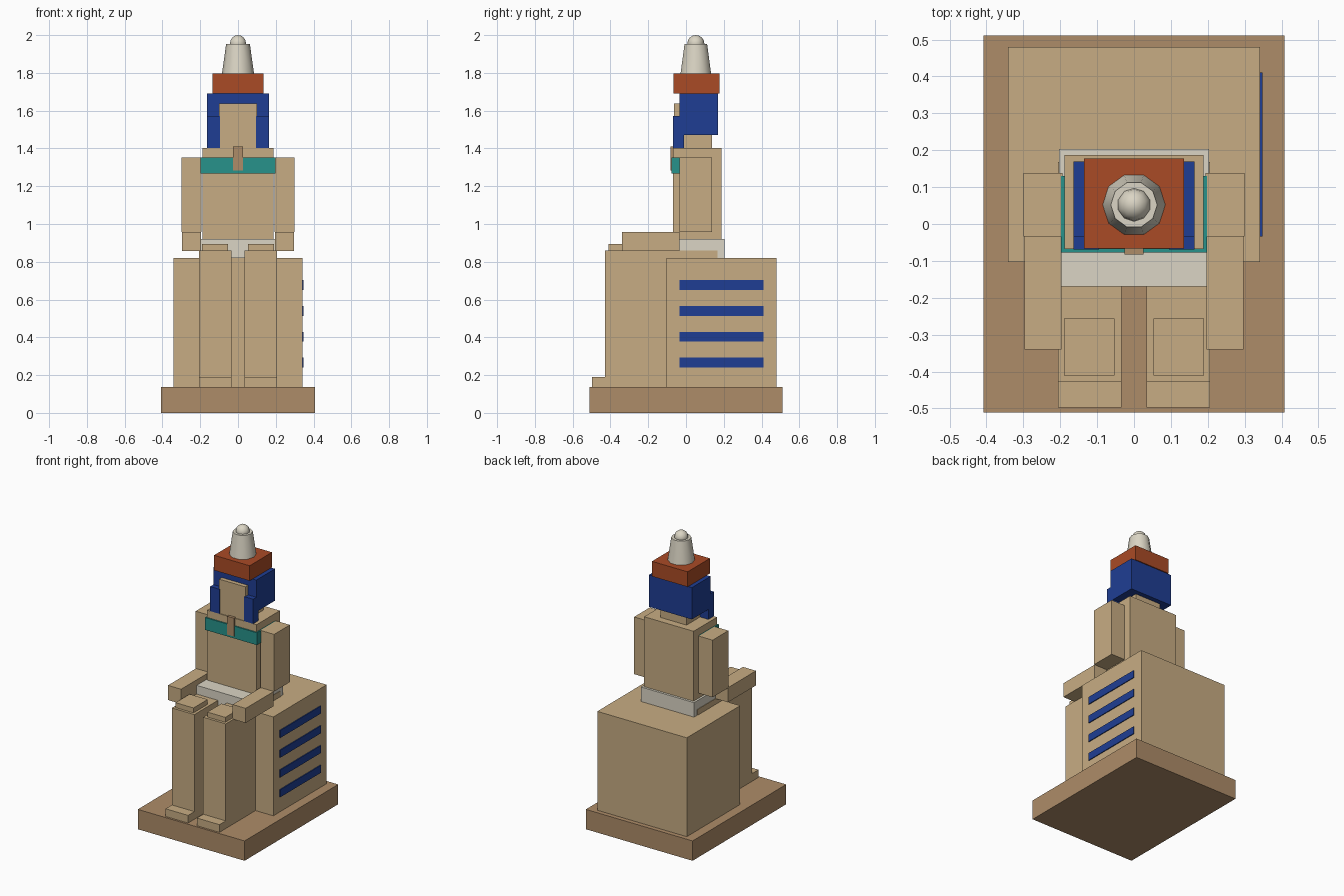
import bpy
import math

if "Cube" in bpy.data.objects:
    bpy.data.objects.remove(bpy.data.objects["Cube"])


def material(name, rgb):
    # sRGB 0-255 to linear diffuse colour
    m = bpy.data.materials.new(name)
    m.diffuse_color = [(c / 255) ** 2.2 for c in rgb] + [1]
    m.use_nodes = True
    m.node_tree.nodes["Principled BSDF"].inputs["Base Color"].default_value = m.diffuse_color
    return m


STONE = material("sandstone", (198, 171, 130))
BROWN = material("dark_stone", (172, 139, 104))
BLUE = material("blue_paint", (36, 64, 146))
RED = material("red_paint", (168, 76, 42))
TEAL = material("teal_paint", (44, 145, 138))
WHITE = material("white_linen", (218, 212, 195))


def box(name, mat, x, y, z):
    # Box spanning the given (min, max) ranges
    bpy.ops.mesh.primitive_cube_add(size=1, location=[sum(r) / 2 for r in (x, y, z)])
    o = bpy.context.object
    o.name = name
    o.scale = [r[1] - r[0] for r in (x, y, z)]
    bpy.ops.object.transform_apply(location=False, rotation=False, scale=True)
    o.data.materials.append(mat)
    return o


def pair(name, mat, x, y, z):
    # Matching boxes on the left and right
    box("right_" + name, mat, x, y, z)
    box("left_" + name, mat, (-x[1], -x[0]), y, z)


def smooth(name, mat):
    o = bpy.context.object
    o.name = name
    o.data.materials.append(mat)
    bpy.ops.object.shade_smooth_by_angle(angle=math.radians(46))


# Plinth and throne
box("plinth", BROWN, (-0.408, 0.408), (-0.511, 0.511), (0, 0.137))
box("throne", STONE, (-0.342, 0.342), (-0.103, 0.48), (0.137, 0.82))

# Painted stripes on the right side of the throne
for i in range(4):
    z = 0.241 + i * 0.1365
    box(f"throne_stripe_{i + 1}", BLUE, (0.335, 0.348), (-0.034, 0.41), (z, z + 0.052))

# Legs, feet and knees
pair("leg", STONE, (0.034, 0.206), (-0.428, 0.168), (0.137, 0.86))
pair("foot", STONE, (0.034, 0.206), (-0.497, -0.42), (0.137, 0.19))
pair("knee", STONE, (0.053, 0.19), (-0.41, -0.256), (0.85, 0.894))

# Kilt, torso and collar
box("kilt", WHITE, (-0.203, 0.203), (-0.17, 0.203), (0.82, 0.92))
box("torso", STONE, (-0.189, 0.189), (-0.068, 0.187), (0.91, 1.403))
box("collar", TEAL, (-0.198, 0.198), (-0.077, 0.13), (1.268, 1.353))

# Arms
pair("upper_arm", STONE, (0.194, 0.30), (-0.034, 0.138), (0.958, 1.353))
pair("forearm", STONE, (0.197, 0.297), (-0.34, -0.034), (0.857, 0.958))

# Head, beard and headcloth
box("head", STONE, (-0.1, 0.1), (-0.063, 0.137), (1.395, 1.639))
box("beard", BROWN, (-0.026, 0.026), (-0.082, -0.05), (1.283, 1.41))
box("headcloth", BLUE, (-0.164, 0.164), (-0.034, 0.17), (1.472, 1.692))
pair("headcloth_lappet", BLUE, (0.095, 0.164), (-0.069, -0.01), (1.403, 1.573))

# Crown: red block, tapered white cone and rounded tip
box("crown_base", RED, (-0.136, 0.136), (-0.067, 0.177), (1.692, 1.796))
bpy.ops.mesh.primitive_cone_add(vertices=10, radius1=0.085, radius2=0.063, depth=0.156,
                                location=(0, 0.052, 1.874), rotation=(0, 0, math.pi / 2))
smooth("crown_cone", WHITE)
bpy.ops.mesh.primitive_uv_sphere_add(segments=10, ring_count=8, radius=0.045,
                                     location=(0, 0.052, 1.955))
smooth("crown_tip", WHITE)
